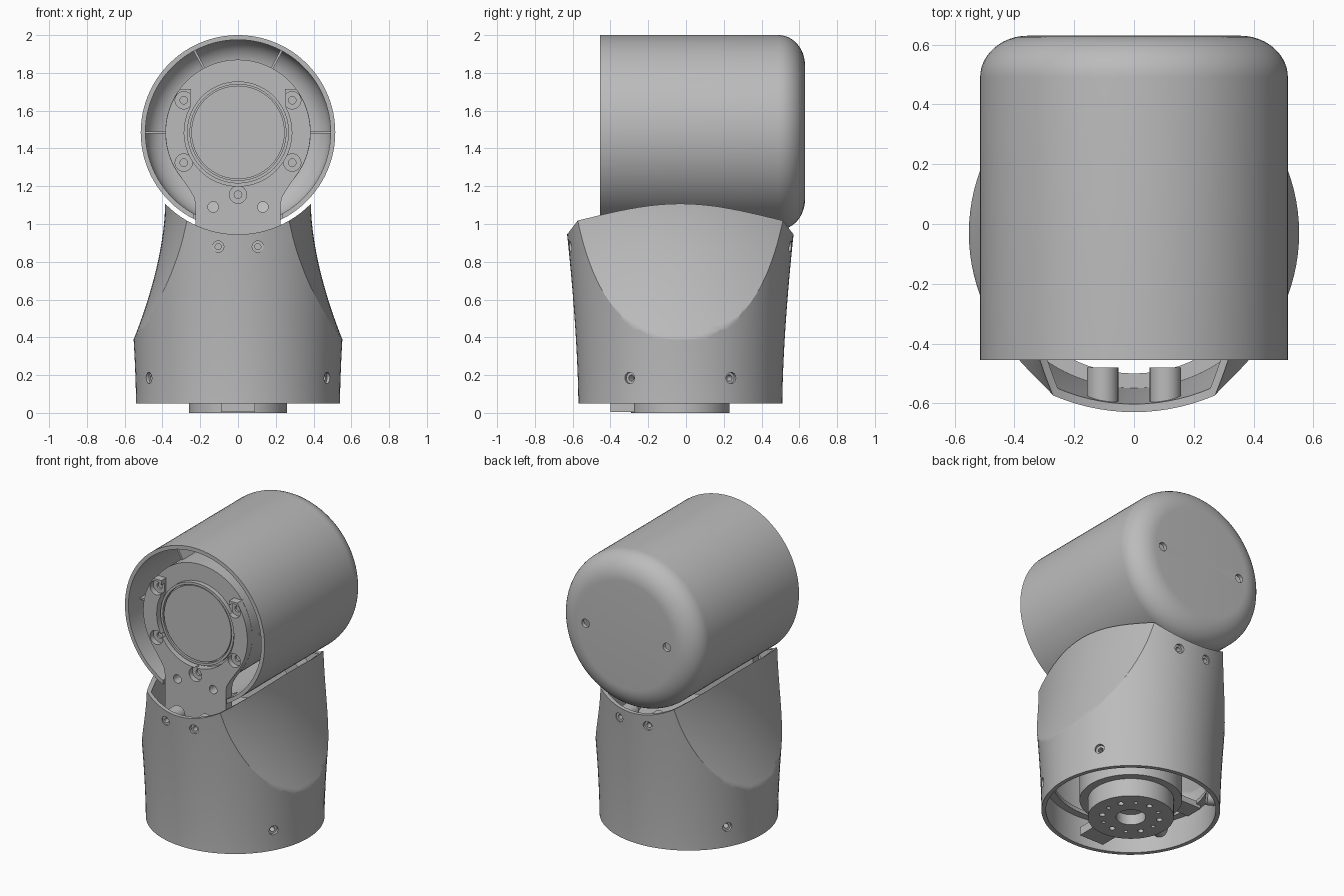
import bpy, bmesh, math
from mathutils import Vector, Matrix

old = bpy.data.objects.get("Cube")
if old:
    bpy.data.objects.remove(old, do_unlink=True)

grey = bpy.data.materials.new("plain grey")
grey.use_nodes = True
GREY = (0.5, 0.5, 0.5, 1)
grey.diffuse_color = GREY
grey.node_tree.nodes["Principled BSDF"].inputs["Base Color"].default_value = GREY

HEAD_Z, BASE_Y = 1.485, -0.03
X, Y, Z = Vector((1, 0, 0)), Vector((0, 1, 0)), Vector((0, 0, 1))


def make(name, bm):
    bmesh.ops.recalc_face_normals(bm, faces=bm.faces)
    mesh = bpy.data.meshes.new(name)
    bm.to_mesh(mesh)
    bm.free()
    ob = bpy.data.objects.new(name, mesh)
    bpy.context.collection.objects.link(ob)
    mesh.materials.append(grey)
    return ob


def activate(ob):
    bpy.ops.object.select_all(action='DESELECT')
    bpy.context.view_layer.objects.active = ob
    ob.select_set(True)


def smooth(ob):
    activate(ob)
    bpy.ops.object.shade_smooth_by_angle(angle=math.radians(30))


def boolean(ob, cutter, operation='DIFFERENCE'):
    mod = ob.modifiers.new("cut", 'BOOLEAN')
    mod.operation, mod.object, mod.solver = operation, cutter, 'EXACT'
    activate(ob)
    bpy.ops.object.modifier_apply(modifier=mod.name)
    bpy.data.objects.remove(cutter, do_unlink=True)


def cylinders(name, items):
    """Each item is (start point, direction, radius, length)."""
    bm = bmesh.new()
    for start, direction, r, length in items:
        d = Vector(direction).normalized()
        turn = d.to_track_quat('Z', 'Y').to_matrix().to_4x4()
        place = Matrix.Translation(Vector(start) + d * length / 2) @ turn
        bmesh.ops.create_cone(bm, cap_ends=True, segments=96 if r > 0.1 else 24,
                              radius1=r, radius2=r, depth=length, matrix=place)
    return make(name, bm)


def box(name, low, high):
    bm = bmesh.new()
    low, high = Vector(low), Vector(high)
    place = Matrix.Translation((low + high) / 2) @ Matrix.Diagonal((high - low).to_4d())
    bmesh.ops.create_cube(bm, size=1, matrix=place)
    return make(name, bm)


def lathe(name, profile, centre, axis, closed=False):
    """Profile points are (radius, distance along the axis)."""
    bm = bmesh.new()
    side = X
    vs = [bm.verts.new(Vector(centre) + side * r + axis * h) for r, h in profile]
    pairs = list(zip(vs, vs[1:])) + ([(vs[-1], vs[0])] if closed else [])
    edges = [bm.edges.new(p) for p in pairs]
    bmesh.ops.spin(bm, geom=vs + edges, cent=centre, axis=axis,
                   angle=math.tau, steps=96)
    bmesh.ops.remove_doubles(bm, verts=bm.verts, dist=0.0001)
    return make(name, bm)


def loft(name, rings):
    bm = bmesh.new()
    rows = [[bm.verts.new(p) for p in ring] for ring in rings]
    n = len(rows[0])
    for a, b in zip(rows, rows[1:]):
        for i in range(n):
            j = (i + 1) % n
            bm.faces.new((a[i], a[j], b[j], b[i]))
    bm.faces.new(rows[0])
    bm.faces.new(rows[-1])
    return make(name, bm)


# Body: flared round column narrowed by a lens with a scooped waist
def body_solid(name, inset, bottom):
    heights = [bottom + (1.3 - bottom) * i / 48 for i in range(49)]

    def round_ring(z):
        r = 0.54 - inset + 0.06 * max(0, (z - 0.05) / 0.9) ** 1.6
        angles = [math.tau * i / 96 for i in range(96)]
        return [(r * math.cos(a), BASE_Y + r * math.sin(a), z) for a in angles]

    def lens_ring(z):
        w = 0.386 - inset + 0.166 * max(0, (1.1 - z) / 0.71) ** 1.7
        ds = [0.75 * (i / 14 - 1) for i in range(29)]
        right = [(w - d * d / 2.48, BASE_Y + d, z) for d in ds]
        return right + [(-x, y, z) for x, y, z in reversed(right)]

    ob = loft(name, [round_ring(z) for z in heights])
    boolean(ob, loft("lens", [lens_ring(z - 0.001) for z in heights]
                     + [lens_ring(1.4)]), 'INTERSECT')
    return ob


body = body_solid("body_shell", 0, 0.05)
boolean(body, body_solid("body_hollow", 0.027, -0.1))
boolean(body, cylinders("saddle", [((0, -1, HEAD_Z), Y, 0.54, 2)]))

# Screw seats: two at the front and back, four around the foot
holes, bosses, pilots = [], [], []
for s in (-1, 1):
    for x in (-0.105, 0.105):
        wall = Vector((x, BASE_Y + s * 0.57, 0.88))
        holes.append((wall - Y * s * 0.03, Y * s, 0.03, 0.2))
        bosses.append((wall, -Y * s, 0.053, 0.12))
        pilots.append((wall + Y * s * 0.1, -Y * s, 0.016, 0.15))
    for t in (-1, 1):
        out = Vector((s * 0.475, t * 0.27, 0)).normalized()
        wall = Vector((0, BASE_Y, 0.185)) + out * 0.525
        holes.append((wall - out * 0.03, out, 0.03, 0.2))
        bosses.append((wall, -out, 0.045, 0.06))
        pilots.append((wall + out * 0.1, -out, 0.016, 0.15))
boolean(body, cylinders("screw_holes", holes))
smooth(body)
screw_bosses = cylinders("screw_bosses", bosses)
boolean(screw_bosses, cylinders("pilots", pilots))
smooth(screw_bosses)

# Head: cup lying on its side, open at the front, rounded at the back
def corner(r, y, rx, ry):
    angles = [math.pi / 2 * i / 12 for i in range(13)]
    return [(r - rx + rx * math.cos(a), y - ry + ry * math.sin(a)) for a in angles]


profile = ([(0.515, -0.455)] + corner(0.515, 0.63, 0.16, 0.14) + [(0, 0.63), (0, 0.605)]
           + corner(0.49, 0.605, 0.14, 0.13)[::-1] + [(0.49, -0.455)])
head = lathe("head_shell", profile, (0, 0, HEAD_Z), Y, closed=True)
boolean(head, box("neck_slot", (-0.235, -0.6, 0.8), (0.235, -0.33, 1.2)))
boolean(head, cylinders("back_holes", [((x, 0.5, HEAD_Z), Y, 0.028, 0.3) for x in (-0.3, 0.3)]))
smooth(head)

# Head motor with raised ring and cap
smooth(lathe("head_motor", [(0, -0.425), (0.247, -0.425), (0.247, -0.41), (0.254, -0.41),
                            (0.254, -0.43), (0.27, -0.43), (0.27, -0.40), (0.385, -0.40),
                            (0.385, 0.4), (0, 0.4)], (0, 0, HEAD_Z), Y))

# Ribs between motor and head shell
for i, deg in enumerate((0, 62, 118, 180)):
    rib = box("head_rib_%d" % (i + 1), (0.37, -0.33, -0.006), (0.495, 0.4, 0.006))
    rib.rotation_euler = (0, -math.radians(deg), 0)
    rib.location = (0, 0, HEAD_Z)

# Forked bracket that carries the head
def arc(r, start, end, steps=16):
    angles = [math.radians(start + (end - start) * i / steps) for i in range(steps + 1)]
    return [(r * math.cos(a), HEAD_Z + r * math.sin(a)) for a in angles]


half = ([(0.225, 0.45), (0.225, 1.1), (0.232, 1.14), (0.255, 1.18)] + arc(0.384, -38, 33)
        + [(0.31, 1.714), (0.25, 1.714)] + arc(0.285, 28, -88))
outline = half + [(-x, z) for x, z in reversed(half)]
bracket = loft("fork_bracket", [[(x, y, z) for x, z in outline] for y in (-0.45, -0.385)])
seats = [(x, z) for x in (-0.287, 0.287) for z in (1.325, 1.655)] + [(0, 1.155)]
boolean(bracket, cylinders("seats", [((x, -0.5, z), Y, 0.046, 0.085) for x, z in seats]
                           + [((x, -0.5, 1.09), Y, 0.028, 0.2) for x in (-0.132, 0.132)]))
boolean(bracket, cylinders("bolts", [((x, -0.5, z), Y, 0.02, 0.1) for x, z in seats]))
smooth(bracket)
box("bracket_foot", (-0.2, -0.4, 0.45), (0.2, -0.2, 0.58))

# Base motor, turning flange with bolt circle, and cable tab
smooth(cylinders("base_motor", [((0, BASE_Y, 0.12), Z, 0.31, 0.58)]))
flange = cylinders("base_flange", [((0, BASE_Y, 0), Z, 0.26, 0.125)])
bolts = [((0, BASE_Y, -0.05), Z, 0.09, 0.12)]
for i in range(12):
    a = math.tau * i / 12
    bolts.append(((0.175 * math.cos(a), BASE_Y + 0.175 * math.sin(a), -0.05), Z,
                  0.018 if i % 2 else 0.012, 0.09))
boolean(flange, cylinders("bolt_circle", bolts))
smooth(flange)
box("cable_tab", (-0.09, -0.4, 0.005), (0.09, -0.26, 0.06))

# Stiffening ring and arms inside the foot
smooth(lathe("foot_ring", [(0.47, 0.24), (0.525, 0.24), (0.525, 0.265), (0.47, 0.265)],
             (0, BASE_Y, 0), Z, closed=True))
for side, s in (("left", 1), ("right", -1)):
    xs = sorted((s * 0.28, s * 0.5))
    box(side + "_foot_arm", (xs[0], -0.09, 0.22), (xs[1], 0.03, 0.26))
